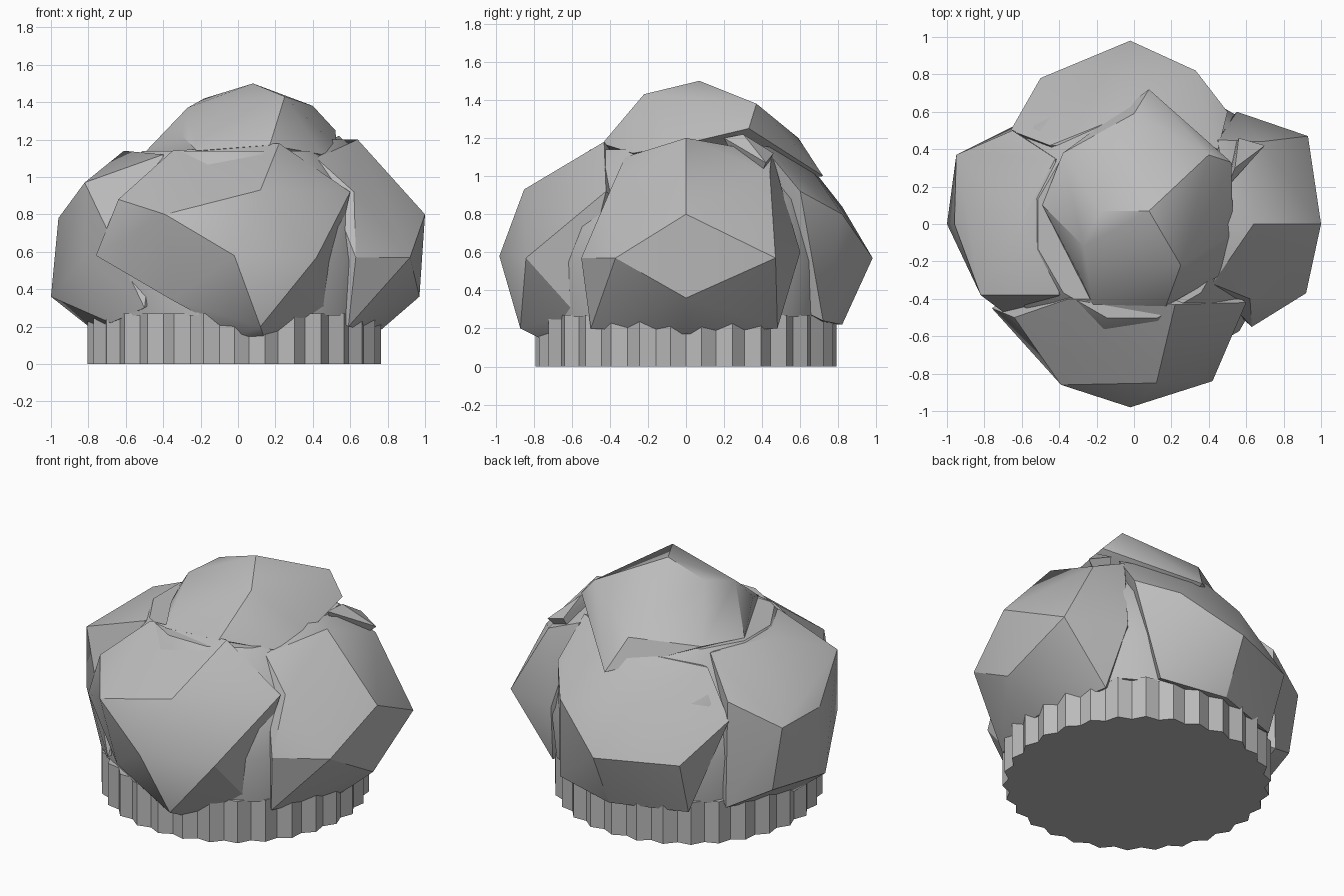
import bpy, bmesh, math

mat = bpy.data.materials.new("plain_grey")
mat.diffuse_color = (0.5, 0.5, 0.5, 1)


def finish(name, bm, angle):
    bmesh.ops.recalc_face_normals(bm, faces=bm.faces)
    me = bpy.data.meshes.new(name)
    bm.to_mesh(me)
    bm.free()
    me.materials.append(mat)
    ob = bpy.data.objects.new(name, me)
    bpy.context.collection.objects.link(ob)
    bpy.ops.object.select_all(action='DESELECT')
    ob.select_set(True)
    bpy.context.view_layer.objects.active = ob
    bpy.ops.object.shade_smooth_by_angle(angle=math.radians(angle))
    return ob


def lump(name, points, core=(0, 0, 0.6), angle=30):
    """Faceted lump: convex hull of corner points and an inner core point."""
    bm = bmesh.new()
    for p in list(points) + [core]:
        bm.verts.new(p)
    bmesh.ops.convex_hull(bm, input=bm.verts)
    loose = [v for v in bm.verts if not v.link_faces]
    bmesh.ops.delete(bm, geom=loose, context='VERTS')
    bmesh.ops.dissolve_limit(bm, angle_limit=math.radians(5),
                             verts=bm.verts, edges=bm.edges)
    return finish(name, bm, angle)


# fluted cup at the bottom
bm = bmesh.new()
teeth = 30
rings = []
for z in (0.0, 0.27):
    ring = []
    for i in range(teeth * 2):
        a = math.pi * i / teeth
        r = 0.79 if i % 2 else 0.755
        ring.append(bm.verts.new((-0.02 + r * math.cos(a), r * math.sin(a), z)))
    rings.append(ring)
n = len(rings[0])
for i in range(n):
    j = (i + 1) % n
    bm.faces.new((rings[0][i], rings[0][j], rings[1][j], rings[1][i]))
bm.faces.new(rings[0])
bm.faces.new(rings[1])
finish("fluted_cup", bm, 20)

# inner mass that fills the creases between the lumps
inner = []
for r, z in ((0.78, 0.26), (0.81, 0.55), (0.74, 0.88), (0.52, 1.14)):
    for i in range(12):
        a = math.tau * (i + 0.5) / 12
        inner.append((-0.01 + r * math.cos(a), r * math.sin(a), z))
lump("inner_mass", inner, angle=35)

# large lumps around the sides
lump("front_lump", [
    (-0.02, -0.98, 0.58), (0.12, -0.85, 0.93), (0.22, -0.43, 1.18),
    (0.42, -0.84, 0.57), (0.12, -0.87, 0.20), (0.14, -0.75, 0.14),
    (0.0, -0.75, 0.15), (-0.39, -0.86, 0.80), (-0.35, -0.74, 0.34),
    (-0.35, -0.40, 1.14), (-0.64, -0.50, 0.88), (-0.76, -0.45, 0.58),
    (0.60, -0.42, 0.92), (0.46, -0.58, 0.28)])
lump("right_lump", [
    (0.64, 0.0, 1.2), (1.0, 0.0, 0.8), (0.92, -0.37, 0.57),
    (0.93, 0.47, 0.57), (0.97, 0.0, 0.36), (0.63, -0.55, 0.57),
    (0.62, -0.40, 0.92), (0.68, 0.44, 1.02), (0.59, -0.50, 0.20),
    (0.75, 0.0, 0.17), (0.62, 0.48, 0.20), (0.55, 0.60, 0.60),
    (0.42, -0.32, 1.10), (0.50, 0.0, 1.2), (0.45, 0.45, 1.12)])
lump("left_lump", [
    (-1.0, 0.0, 0.36), (-0.95, 0.37, 0.78), (-0.82, -0.38, 0.57),
    (-0.82, -0.38, 0.97), (-0.96, 0.0, 0.78), (-0.61, 0.0, 1.14),
    (-0.40, -0.38, 1.12), (-0.76, 0.0, 0.17), (-0.88, 0.37, 0.36),
    (-0.65, 0.50, 0.92), (-0.68, -0.42, 0.22), (-0.65, 0.52, 0.24),
    (-0.50, -0.62, 0.30), (-0.42, 0.35, 1.12)])
lump("back_lump", [
    (-0.02, 0.98, 0.57), (-0.50, 0.78, 0.57), (0.33, 0.82, 0.80),
    (-0.12, 0.82, 0.84), (-0.02, 0.82, 0.22), (0.40, 0.72, 0.24),
    (-0.48, 0.66, 0.22), (-0.66, 0.50, 0.80), (0.50, 0.60, 0.92),
    (0.0, 0.60, 1.12), (-0.45, 0.42, 1.06), (0.45, 0.40, 1.16)])

# crown on top
lump("top_lump", [
    (0.08, 0.07, 1.5), (0.25, -0.22, 1.43), (0.40, 0.37, 1.38),
    (0.0, 0.59, 1.20), (0.08, 0.72, 1.0), (-0.27, -0.12, 1.37),
    (-0.30, -0.26, 1.22), (-0.22, -0.43, 1.14), (0.17, -0.44, 1.17),
    (-0.49, 0.10, 1.14), (-0.38, 0.38, 1.16), (0.52, 0.33, 1.25),
    (0.45, -0.28, 1.12), (0.53, -0.05, 1.16), (-0.18, 0.07, 1.42)],
    core=(0, 0, 0.9))

# small chip in the right crease
lump("crease_chip", [(0.54, 0.30, 1.22), (0.70, 0.42, 1.07),
                     (0.56, 0.46, 1.12), (0.50, 0.2, 1.2)], (0.5, 0.35, 0.9))
